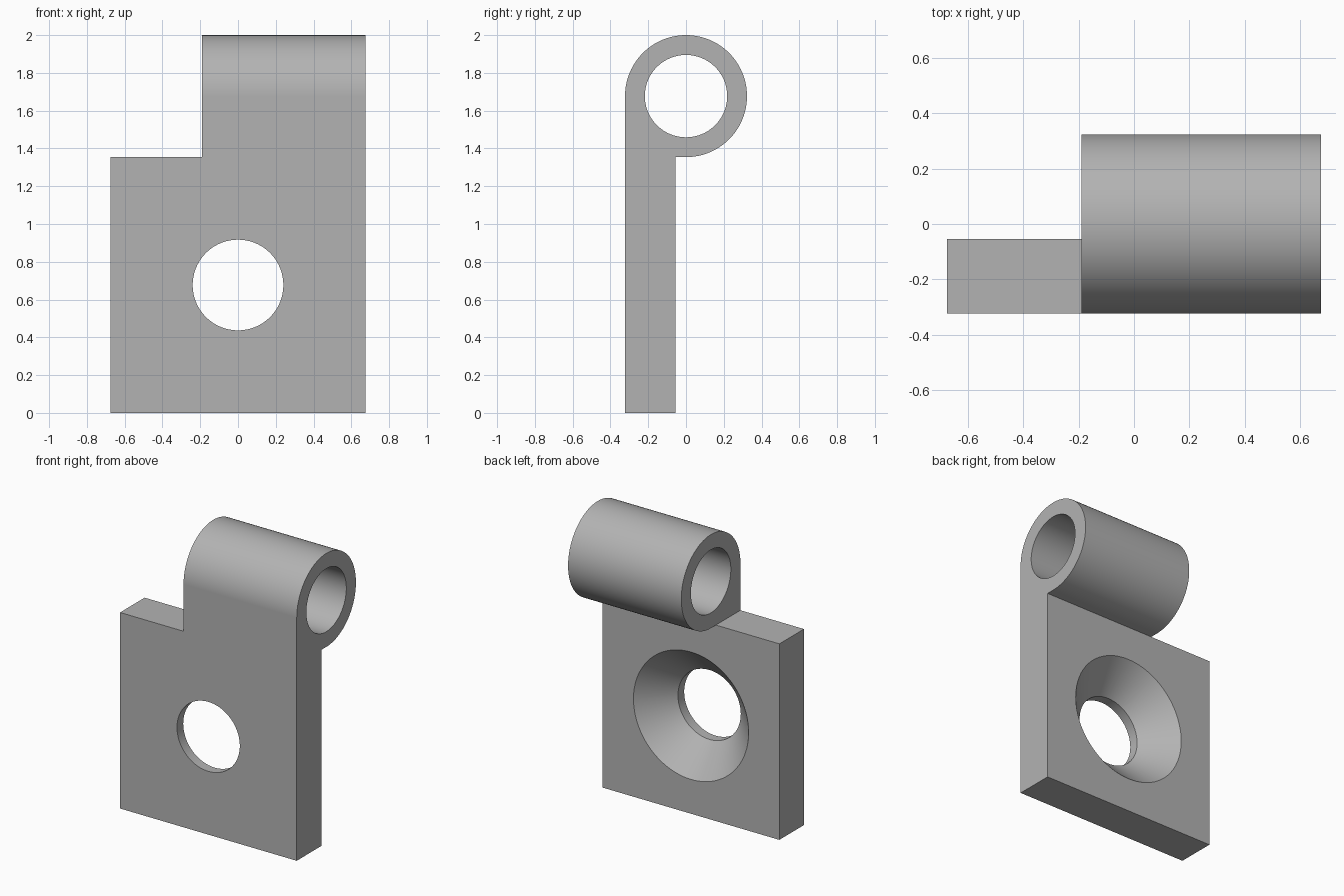
import bpy, bmesh, math
from mathutils import Matrix

if "Cube" in bpy.data.objects:
    bpy.data.objects.remove(bpy.data.objects["Cube"], do_unlink=True)

HALF = 0.675                 # half width of the plate
R, BORE = 0.323, 0.218       # barrel radii
BACK = -0.055                # back face of the plate
AXIS = 2.0 - R               # barrel axis height
PLATE_TOP = AXIS - R
KNUCKLE = -0.19              # inner end of the barrel
HOLE_Z, HOLE_R, SINK_R, SINK_Y = 0.677, 0.24, 0.44, -0.255

steel = bpy.data.materials.new("plain grey")
steel.use_nodes = True
steel.diffuse_color = (0.45, 0.45, 0.45, 1)
steel.node_tree.nodes["Principled BSDF"].inputs["Base Color"].default_value = steel.diffuse_color


def add_object(name, bm):
    bmesh.ops.recalc_face_normals(bm, faces=bm.faces)
    mesh = bpy.data.meshes.new(name)
    bm.to_mesh(mesh)
    bm.free()
    mesh.materials.append(steel)
    ob = bpy.data.objects.new(name, mesh)
    bpy.context.collection.objects.link(ob)
    return ob


def prism(name, profile, x0, x1):
    """Extrude a (y, z) profile along x."""
    bm = bmesh.new()
    face = bm.faces.new([bm.verts.new((x0, y, z)) for y, z in profile])
    new = bmesh.ops.extrude_face_region(bm, geom=[face])["geom"]
    bmesh.ops.translate(bm, vec=(x1 - x0, 0, 0),
                        verts=[v for v in new if isinstance(v, bmesh.types.BMVert)])
    return add_object(name, bm)


def lathe_y(name, profile, z, steps=96):
    """Closed solid turned about a y axis at height z, from (radius, y) points."""
    bm = bmesh.new()
    rings = [[bm.verts.new((r * math.cos(a), y, z + r * math.sin(a)))
              for a in (math.tau * i / steps for i in range(steps))] for r, y in profile]
    for a, b in zip(rings, rings[1:]):
        for i in range(steps):
            j = (i + 1) % steps
            bm.faces.new((a[i], a[j], b[j], b[i]))
    bm.faces.new(rings[0])
    bm.faces.new(rings[-1])
    return add_object(name, bm)


def arc(radius, start, end, steps):
    return [(radius * math.cos(a), AXIS + radius * math.sin(a))
            for a in (start + (end - start) * i / steps for i in range(steps + 1))]


# Leaf and rolled barrel share one side profile
barrel = arc(R, math.pi, -math.pi / 2, 72)
leaf = prism("hinge_leaf", [(-R, 0)] + barrel + [(BACK, PLATE_TOP), (BACK, 0)], -HALF, HALF)

# Notch beside the barrel, pin bore and countersunk screw hole
notch = prism("notch_cutter", [(-1, PLATE_TOP), (1, PLATE_TOP), (1, 3), (-1, 3)], -1, KNUCKLE)
bore = prism("bore_cutter", arc(BORE, 0, math.tau, 96)[:-1], -1, 1)
slope = (SINK_R - HOLE_R) / (BACK - SINK_Y)
screw = lathe_y("screw_hole_cutter", [(HOLE_R, -0.5), (HOLE_R, SINK_Y),
                                      (SINK_R + 0.05 * slope, BACK + 0.05)], HOLE_Z)

bpy.context.view_layer.objects.active = leaf
leaf.select_set(True)
for cutter in (notch, bore, screw):
    mod = leaf.modifiers.new(cutter.name, "BOOLEAN")
    mod.operation, mod.solver, mod.object = "DIFFERENCE", "EXACT", cutter
    bpy.ops.object.modifier_apply(modifier=mod.name)
    bpy.data.objects.remove(cutter, do_unlink=True)

# Smooth round walls, crisp edges, flat plate faces
bpy.ops.object.shade_smooth_by_angle(angle=math.radians(30))
weighted = leaf.modifiers.new("flat_face_normals", "WEIGHTED_NORMAL")
weighted.keep_sharp = True
